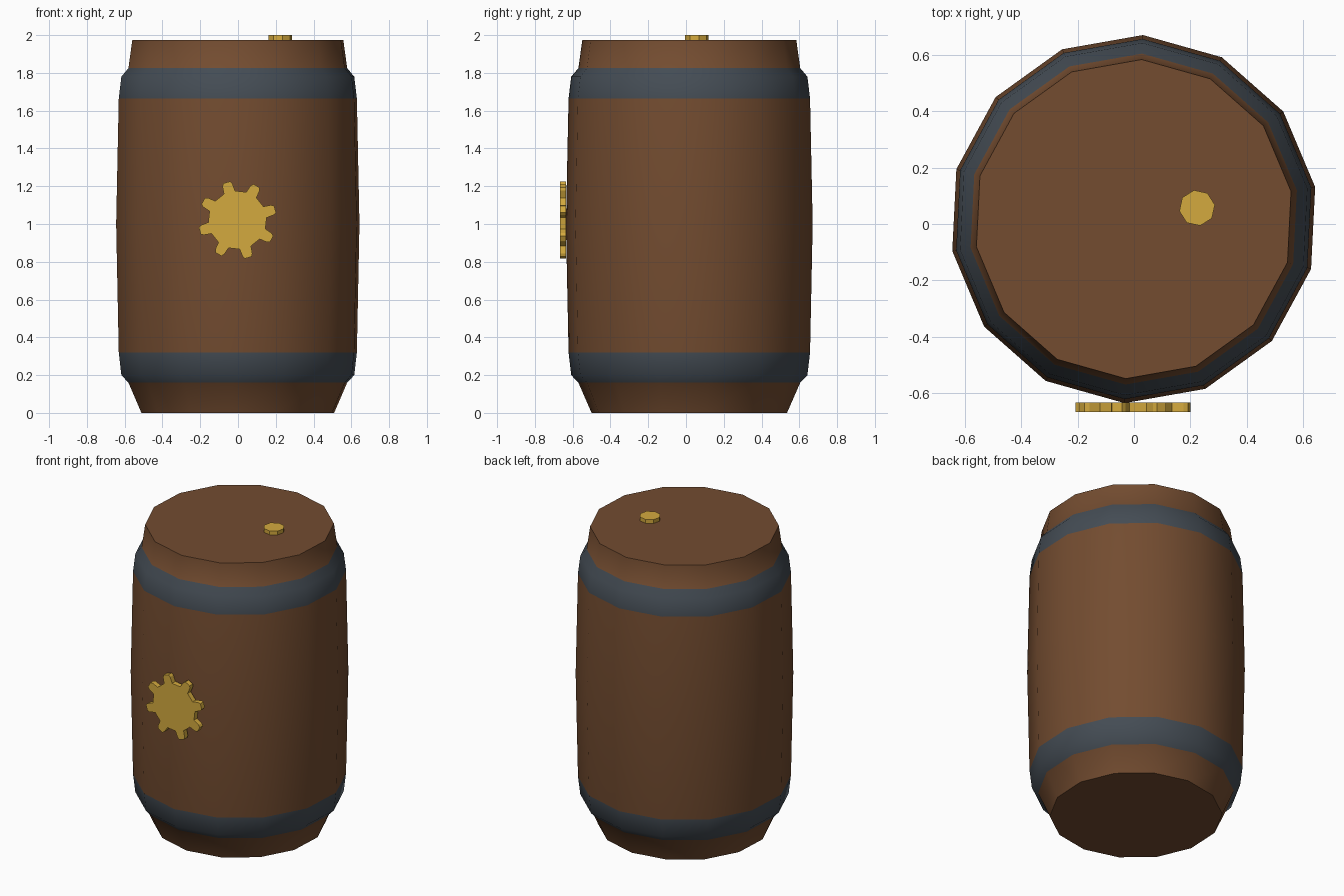
import bpy, bmesh, math
from mathutils import Matrix

if "Cube" in bpy.data.objects:
    bpy.data.objects.remove(bpy.data.objects["Cube"])


def material(name, srgb):
    m = bpy.data.materials.new(name)
    lin = [((c / 255 + 0.055) / 1.055) ** 2.4 for c in srgb]
    m.diffuse_color = (*lin, 1)
    m.use_nodes = True
    m.node_tree.nodes["Principled BSDF"].inputs["Base Color"].default_value = m.diffuse_color
    return m


wood = material("brown_wood", (115, 76, 48))
steel = material("dark_steel", (68, 76, 84))
gold = material("gold", (212, 170, 62))


def finish(name, bm, mats, angle):
    bmesh.ops.recalc_face_normals(bm, faces=bm.faces)
    me = bpy.data.meshes.new(name)
    bm.to_mesh(me)
    bm.free()
    for m in mats:
        me.materials.append(m)
    ob = bpy.data.objects.new(name, me)
    bpy.context.collection.objects.link(ob)
    bpy.ops.object.select_all(action='DESELECT')
    ob.select_set(True)
    bpy.context.view_layer.objects.active = ob
    bpy.ops.object.shade_smooth_by_angle(angle=math.radians(angle))
    return ob


def polar(r, deg):
    a = math.radians(deg)
    return r * math.cos(a), r * math.sin(a)


def prism(name, outline, depth, matrix, mat):
    """Extrude a flat outline along local z and place it."""
    bm = bmesh.new()
    face = bm.faces.new([bm.verts.new((x, y, 0)) for x, y in outline])
    ext = bmesh.ops.extrude_face_region(bm, geom=[face])
    top = [v for v in ext["geom"] if isinstance(v, bmesh.types.BMVert)]
    bmesh.ops.translate(bm, verts=top, vec=(0, 0, depth))
    bmesh.ops.transform(bm, matrix=matrix, verts=bm.verts)
    return finish(name, bm, [mat], 25)


# Barrel body: 14-sided profile with flush metal hoops
SIDES, TURN, CY = 14, 10.0, 0.0175
profile = [(0.518, 0), (0.588, 0.16), (0.626, 0.2), (0.640, 0.32), (0.654, 1.0),
           (0.640, 1.665), (0.626, 1.78), (0.588, 1.825), (0.567, 1.975)]
bm = bmesh.new()
rings = []
for r, z in profile:
    ring = []
    for i in range(SIDES):
        x, y = polar(r, TURN + i * 360 / SIDES)
        ring.append(bm.verts.new((x - 0.001, y + CY, z)))
    rings.append(ring)
for k, (a, b) in enumerate(zip(rings, rings[1:])):
    for i in range(SIDES):
        j = (i + 1) % SIDES
        f = bm.faces.new((a[i], a[j], b[j], b[i]))
        f.material_index = 1 if k in (1, 2, 5, 6) else 0
bm.faces.new(rings[0])
bm.faces.new(rings[-1])
finish("barrel", bm, [wood, steel], 40)

# Gear emblem on the front: eight tapered teeth with clipped tips
tooth = [(-11.5, 0.155), (-8, 0.195), (-5, 0.208), (5, 0.208), (8, 0.195), (11.5, 0.155)]
outline = [polar(r, 16 + 45 * t + d) for t in range(8) for d, r in tooth]
prism("gear_emblem", outline, 0.034,
      Matrix.Translation((-0.003, -0.634, 1.021)) @ Matrix.Rotation(math.pi / 2, 4, 'X'), gold)

# Bung plug on the lid
prism("bung_plug", [polar(0.064, 10 + 45 * i) for i in range(8)], 0.04,
      Matrix.Translation((0.224, 0.057, 1.96)), gold)
